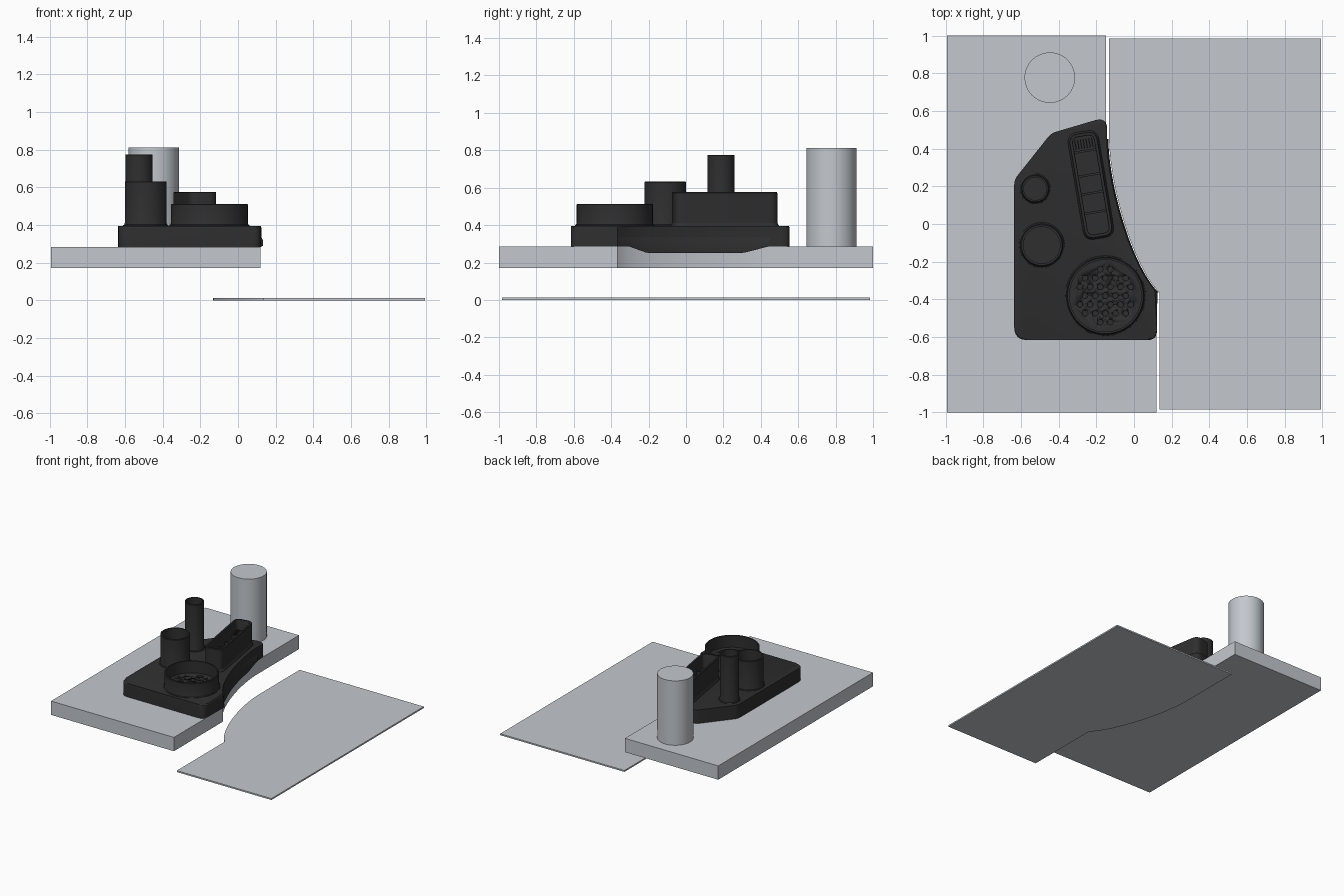
import bpy, bmesh, math
from mathutils import Vector

cube = bpy.data.objects.get("Cube")
if cube:
    bpy.data.objects.remove(cube)


def material(name, rgb):
    m = bpy.data.materials.new(name)
    m.use_nodes = True
    m.diffuse_color = (*rgb, 1)
    m.node_tree.nodes["Principled BSDF"].inputs["Base Color"].default_value = (*rgb, 1)
    return m


GREY = material("light_grey", (0.55, 0.58, 0.62))
BLACK = material("matte_black", (0.028, 0.028, 0.028))


def finish(name, bm, mat):
    bmesh.ops.recalc_face_normals(bm, faces=bm.faces)
    mesh = bpy.data.meshes.new(name)
    bm.to_mesh(mesh)
    bm.free()
    ob = bpy.data.objects.new(name, mesh)
    bpy.context.collection.objects.link(ob)
    mesh.materials.append(mat)
    bpy.ops.object.select_all(action="DESELECT")
    ob.select_set(True)
    bpy.context.view_layer.objects.active = ob
    bpy.ops.object.shade_smooth_by_angle(angle=math.radians(30))
    return ob


def add_loft(bm, sections):
    """Join a stack of (outline, z) loops and cap both ends."""
    loops = [[bm.verts.new((p[0], p[1], z)) for p in pts] for pts, z in sections]
    for a, b in zip(loops, loops[1:]):
        for i in range(len(a)):
            j = (i + 1) % len(a)
            bm.faces.new((a[i], a[j], b[j], b[i]))
    bm.faces.new(loops[0][::-1])
    return bm.faces.new(loops[-1])


def loft(name, sections, mat):
    bm = bmesh.new()
    add_loft(bm, sections)
    return finish(name, bm, mat)


def circle(c, r, n=48):
    return [(c[0] + r * math.cos(2 * math.pi * i / n),
             c[1] + r * math.sin(2 * math.pi * i / n)) for i in range(n)]


def rounded(prev, corner, nxt, r, n=6):
    """Points of a soft corner."""
    p, c, q = Vector(prev), Vector(corner), Vector(nxt)
    a, b = c + (p - c).normalized() * r, c + (q - c).normalized() * r
    return [tuple(a * (1 - t) ** 2 + c * 2 * t * (1 - t) + b * t * t)
            for t in (i / n for i in range(n + 1))]


def round_rect(c, w, l, r, angle):
    cs = [(-w / 2, -l / 2), (w / 2, -l / 2), (w / 2, l / 2), (-w / 2, l / 2)]
    pts = [p for i in range(4) for p in rounded(cs[i - 1], cs[i], cs[(i + 1) % 4], r)]
    s, k = math.sin(angle), math.cos(angle)
    return [(c[0] + x * k - y * s, c[1] + x * s + y * k) for x, y in pts]


# Concave edge shared by the slab, tray, lip and sheet, running upwards in y
def edge_curve(dx=0.0, n=28):
    ctrl = [Vector(p) for p in ((0.12, -0.365), (-0.02, -0.23), (-0.145, 0.2), (-0.148, 0.45))]
    out = []
    for i in range(n + 1):
        t = i / n
        w = ((1 - t) ** 3, 3 * t * (1 - t) ** 2, 3 * t * t * (1 - t), t ** 3)
        p = sum((c * k for c, k in zip(ctrl, w)), Vector((0, 0)))
        out.append((p.x + dx, p.y))
    return out


# Thick slab and low thin sheet
slab = [(-0.992, -1), (0.12, -1)] + edge_curve() + [(-0.148, 1), (-0.992, 1)]
loft("table_slab", [(slab, 0.172), (slab, 0.285)], GREY)
sheet = [(0.992, 0.985), (-0.132, 0.985)] + edge_curve(0.016)[::-1] + [(0.136, -0.985), (0.992, -0.985)]
loft("lower_sheet", [(sheet, 0.0), (sheet, 0.012)], GREY)

# Post
post = circle((-0.447, 0.777), 0.134, 64)
loft("post", [(post, 0.285), (post, 0.812)], GREY)

# Tray body with softened top edge
corners = [(-0.636, 0.235), (-0.636, -0.616), (0.122, -0.616), (0.122, -0.365)]
top_right, top_mid = (-0.142, 0.57), (-0.44, 0.482)
tray = (rounded(top_mid, corners[0], corners[1], 0.03) + rounded(*corners[:3], 0.07)
        + rounded(*corners[1:], 0.05) + edge_curve(0.004)
        + rounded((-0.142, 0.4), top_right, top_mid, 0.07)
        + rounded(top_right, top_mid, corners[0], 0.03))
bm = bmesh.new()
top = add_loft(bm, [(tray, 0.285), (tray, 0.396)])
bmesh.ops.bevel(bm, geom=list(top.edges), offset=0.012, segments=3, profile=0.5, affect="EDGES")
finish("tray_body", bm, BLACK)


# Lip hooked over the concave slab edge
def lip_bottom(y):
    slope = min((y + 0.31) / 0.1, (0.45 - y) / 0.14)
    return 0.288 - 0.036 * max(0, min(1, slope))


bm = bmesh.new()
rows = []
for (xi, y), (xo, _) in zip(edge_curve(0.001, 60), edge_curve(0.012, 60)):
    z = lip_bottom(y)
    rows.append([bm.verts.new(v) for v in ((xi, y, z), (xo, y, z), (xo, y, 0.32), (xi, y, 0.34))])
for a, b in zip(rows, rows[1:]):
    for i in range(4):
        j = (i + 1) % 4
        bm.faces.new((a[i], b[i], b[j], a[j]))
bm.faces.new(rows[0])
bm.faces.new(rows[-1][::-1])
finish("hanging_lip", bm, BLACK)


# Round holders with a flared foot and open top
def cup(name, c, r, height, wall, floor=0.415):
    prof = [(r + 0.01, 0.39), (r + 0.009, 0.399), (r + 0.003, 0.403), (r, 0.412), (r, height - 0.003),
            (r - 0.003, height), (r - wall, height), (r - wall, floor)]
    return loft(name, [(circle(c, q), z) for q, z in prof], BLACK)


cup("tall_tube", (-0.525, 0.187), 0.072, 0.776, 0.012)
cup("medium_cup", (-0.49, -0.112), 0.111, 0.632, 0.014)
DISH = (-0.152, -0.381)
dish = cup("wide_dish", DISH, 0.204, 0.512, 0.013)

# Hexagonal pattern of drain holes in the wide dish
bm = bmesh.new()
pitch = 0.054
for row in range(-3, 4):
    for col in range(-3, 4):
        x, y = (col + (row % 2) / 2) * pitch, row * pitch * 0.866
        if math.hypot(x, y) < 0.147:
            hole = circle((DISH[0] + x, DISH[1] + y), 0.015, 14)
            add_loft(bm, [(hole, 0.4), (hole, 0.45)])
cutter = finish("hole_cutter", bm, BLACK)
cutter.hide_render = True
mod = dish.modifiers.new("drain_holes", "BOOLEAN")
mod.object, mod.operation, mod.solver = cutter, "DIFFERENCE", "EXACT"
bpy.context.view_layer.objects.active = dish
bpy.ops.object.modifier_apply(modifier=mod.name)
bpy.data.objects.remove(cutter)

# Tilted rounded bin
BIN, TILT = (-0.229, 0.207), math.radians(9.6)
layers = [(0.018, 0.39), (0.014, 0.4), (0, 0.412), (0, 0.572), (-0.006, 0.576),
          (-0.032, 0.576), (-0.036, 0.572), (-0.036, 0.41)]
loft("long_bin", [(round_rect(BIN, 0.15 + d, 0.56 + d, 0.05 + d / 2, TILT), z)
                  for d, z in layers], BLACK)


def bin_point(u, v):
    return (BIN[0] + u * math.cos(TILT) - v * math.sin(TILT),
            BIN[1] + u * math.sin(TILT) + v * math.cos(TILT))


# Dividers across the bin and a comb of slots at its back end
for i, v in enumerate((0.183, 0.054, -0.043, -0.146)):
    rib = round_rect(bin_point(0, v), 0.118, 0.012, 0.002, TILT)
    loft(f"bin_divider_{i + 1}", [(rib, 0.4), (rib, 0.48)], BLACK)
for i in range(7):
    fin = round_rect(bin_point((i - 3) * 0.015, 0.222), 0.006, 0.05, 0.001, TILT)
    loft(f"comb_fin_{i + 1}", [(fin, 0.4), (fin, 0.5)], BLACK)
